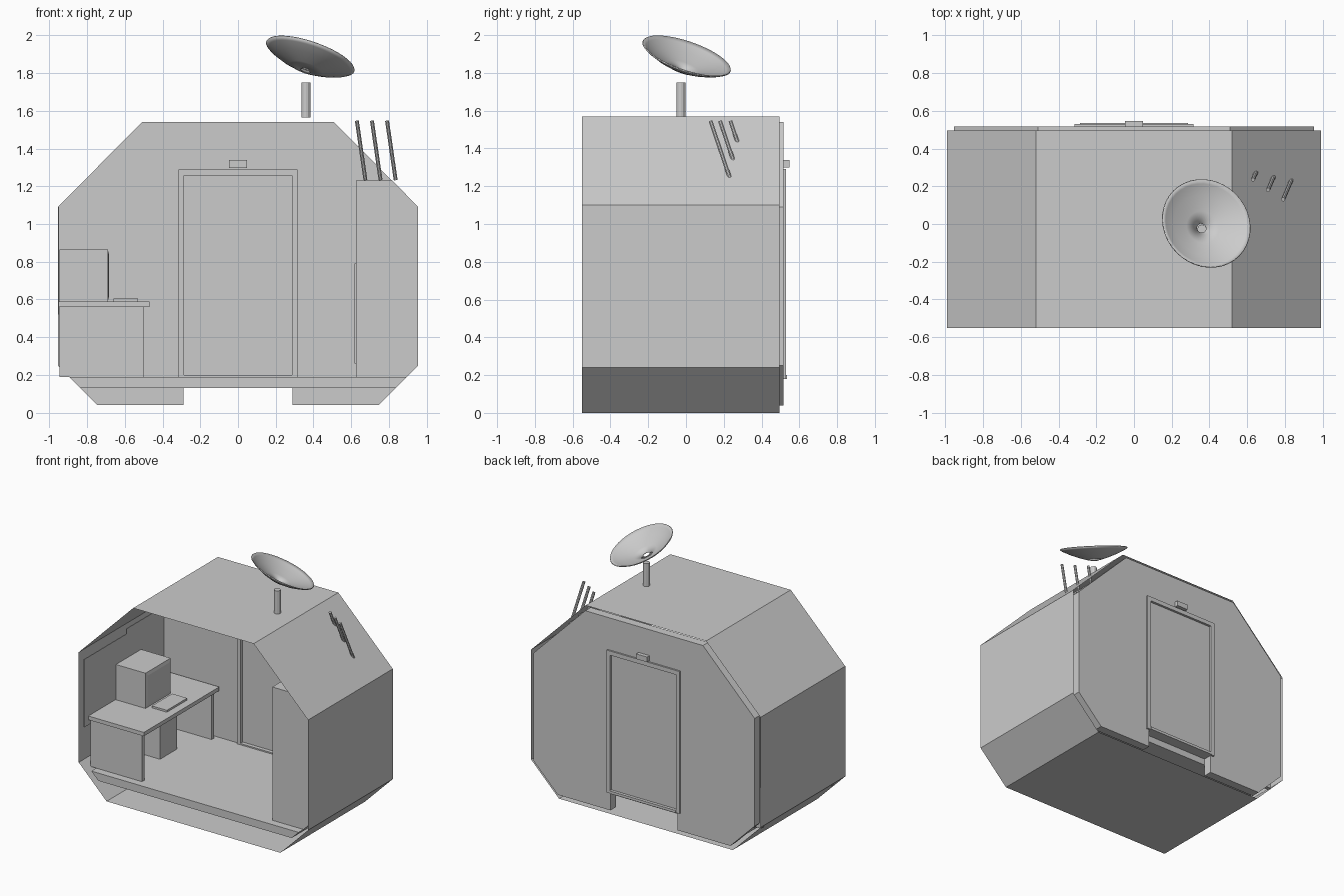
import bpy, bmesh, math
from mathutils import Vector

old = bpy.data.objects.get("Cube")
if old:
    bpy.data.objects.remove(old, do_unlink=True)

grey = bpy.data.materials.new("light_grey")
grey.use_nodes = True
tone = (0.6, 0.6, 0.6, 1)
grey.diffuse_color = tone
grey.node_tree.nodes["Principled BSDF"].inputs["Base Color"].default_value = tone


def finish(name, bm, smooth=False, fix=True):
    if fix:
        bmesh.ops.recalc_face_normals(bm, faces=bm.faces)
    mesh = bpy.data.meshes.new(name)
    bm.to_mesh(mesh)
    bm.free()
    mesh.materials.append(grey)
    for p in mesh.polygons:
        p.use_smooth = smooth
    obj = bpy.data.objects.new(name, mesh)
    bpy.context.collection.objects.link(obj)
    return obj


def box(name, x, y, z):
    """Box from three (low, high) ranges."""
    bm = bmesh.new()
    bmesh.ops.create_cube(bm, size=1)
    for v in bm.verts:
        v.co = [r[0] if c < 0 else r[1] for c, r in zip(v.co, (x, y, z))]
    return finish(name, bm)


def extrude_profile(name, points, y0, y1):
    """Solid from an x, z outline swept along y."""
    bm = bmesh.new()
    face = bm.faces.new([bm.verts.new((x, y0, z)) for x, z in points])
    out = bmesh.ops.extrude_face_region(bm, geom=[face])["geom"]
    moved = [g for g in out if isinstance(g, bmesh.types.BMVert)]
    bmesh.ops.translate(bm, verts=moved, vec=(0, y1 - y0, 0))
    return finish(name, bm)


def rod(name, a, b, radius, sides):
    a, b = Vector(a), Vector(b)
    bm = bmesh.new()
    bmesh.ops.create_cone(bm, cap_ends=True, segments=sides, radius1=radius,
                          radius2=radius, depth=(b - a).length)
    turn = (b - a).to_track_quat("Z", "Y")
    for v in bm.verts:
        v.co = turn @ v.co + (a + b) / 2
    return finish(name, bm)


def mirrored(half):
    """Right half outline, bottom to top, closed by its mirror image."""
    return half + [(-x, z) for x, z in reversed(half)]


# Outer shell: open eight-sided tube
outline = mirrored([(0.75, 0), (0.99, 0.24), (0.99, 1.10), (0.52, 1.57)])
bm = bmesh.new()
front = [bm.verts.new((x, -0.55, z)) for x, z in outline]
back = [bm.verts.new((x, 0.495, z)) for x, z in outline]
for i in range(len(outline)):
    j = (i + 1) % len(outline)
    bm.faces.new((front[i], front[j], back[j], back[i]))
finish("outer_shell", bm)

# Back wall with a doorway open at the bottom
wall_half = [(0.29, 1.27), (0.29, 0.04), (0.745, 0.04), (0.955, 0.25),
             (0.955, 1.09), (0.508, 1.54)]
extrude_profile("back_wall", mirrored(wall_half), 0.45, 0.517)

# Floor slab
extrude_profile("floor", mirrored([(0.835, 0.13), (0.895, 0.19)]), -0.53, 0.45)

# Door, frame, sill and signs
box("door", (-0.287, 0.287), (0.465, 0.512), (0.20, 1.257))
for side, s in (("left", 1), ("right", -1)):
    box(side + "_door_jamb", sorted((s * 0.285, s * 0.315)), (0.435, 0.53), (0.18, 1.29))
box("door_lintel", (-0.285, 0.285), (0.435, 0.53), (1.257, 1.29))
box("door_sill", (-0.285, 0.285), (0.435, 0.535), (0.18, 0.20))
box("outer_door_sign", (-0.047, 0.047), (0.517, 0.547), (1.298, 1.338))
box("inner_door_sign", (-0.047, 0.047), (0.43, 0.45), (1.298, 1.338))

# Desk with end panels, tray and drawer unit
box("desk_top", (-0.955, -0.47), (-0.49, 0.44), (0.56, 0.59))
for name, y in (("front", -0.47), ("back", 0.39)):
    box(name + "_desk_panel", (-0.945, -0.5), (y, y + 0.03), (0.19, 0.56))
box("desk_tray", (-0.9, -0.58), (-0.13, 0.16), (0.48, 0.51))
box("drawer_unit", (-0.9, -0.61), (-0.09, 0.12), (0.19, 0.48))

# Computer: monitor with an inset screen, and keyboard
bm = bmesh.new()
bmesh.ops.create_cube(bm, size=1)
for v in bm.verts:
    v.co = (v.co.x * 0.255 - 0.8175, v.co.y * 0.31, v.co.z * 0.275 + 0.7275)
screen = [f for f in bm.faces if f.calc_center_median().x > -0.7]
bmesh.ops.inset_region(bm, faces=screen, thickness=0.035)
bmesh.ops.translate(bm, verts=screen[0].verts, vec=(0.006, 0, 0))
finish("monitor", bm)
box("keyboard", (-0.66, -0.53), (-0.12, 0.13), (0.59, 0.605))

# Panels on the inside of the right wall
box("front_wall_panel", (-0.955, -0.949), (-0.54, -0.02), (0.52, 1.05))
box("back_wall_panel", (-0.955, -0.949), (-0.02, 0.44), (0.52, 1.09))

# Cabinet fitted to the slope of the left wall, with a door plate
extrude_profile("cabinet", [(0.625, 0.19), (0.895, 0.19), (0.955, 0.25),
                            (0.955, 1.09), (0.818, 1.23), (0.625, 1.23)], -0.47, 0.44)
box("cabinet_door", (0.616, 0.625), (-0.45, 0.42), (0.26, 0.79))

# Roof mast
rod("mast", (0.36, -0.027, 1.565), (0.36, -0.027, 1.75), 0.024, 12)

# Dish: shallow bowl with a centre hole, tilted
bm = bmesh.new()
profile = [(0.026, 0), (0.09, 0.018), (0.17, 0.047), (0.225, 0.073), (0.245, 0.086)]
vs = [bm.verts.new((r, 0, z)) for r, z in profile]
edges = [bm.edges.new(pair) for pair in zip(vs, vs[1:])]
bmesh.ops.spin(bm, geom=vs + edges, cent=(0, 0, 0), axis=(0, 0, 1),
               angle=math.tau, steps=40)
bmesh.ops.remove_doubles(bm, verts=bm.verts, dist=0.0005)
turn = Vector((0.31, 0.31, 0.9)).to_track_quat("Z", "Y")
for v in bm.verts:
    v.co = turn @ v.co + Vector((0.357, -0.023, 1.812))
dish = finish("dish", bm, smooth=True)
thick = dish.modifiers.new("thickness", "SOLIDIFY")
thick.thickness = 0.006
thick.offset = 0

# Leaning aerials
for i, (x, y) in enumerate(((0.63, 0.235), (0.71, 0.18), (0.79, 0.13))):
    rod(f"aerial_{i + 1}", (x, y, 1.545), (x + 0.045, y + 0.105, 1.235), 0.011, 8)
